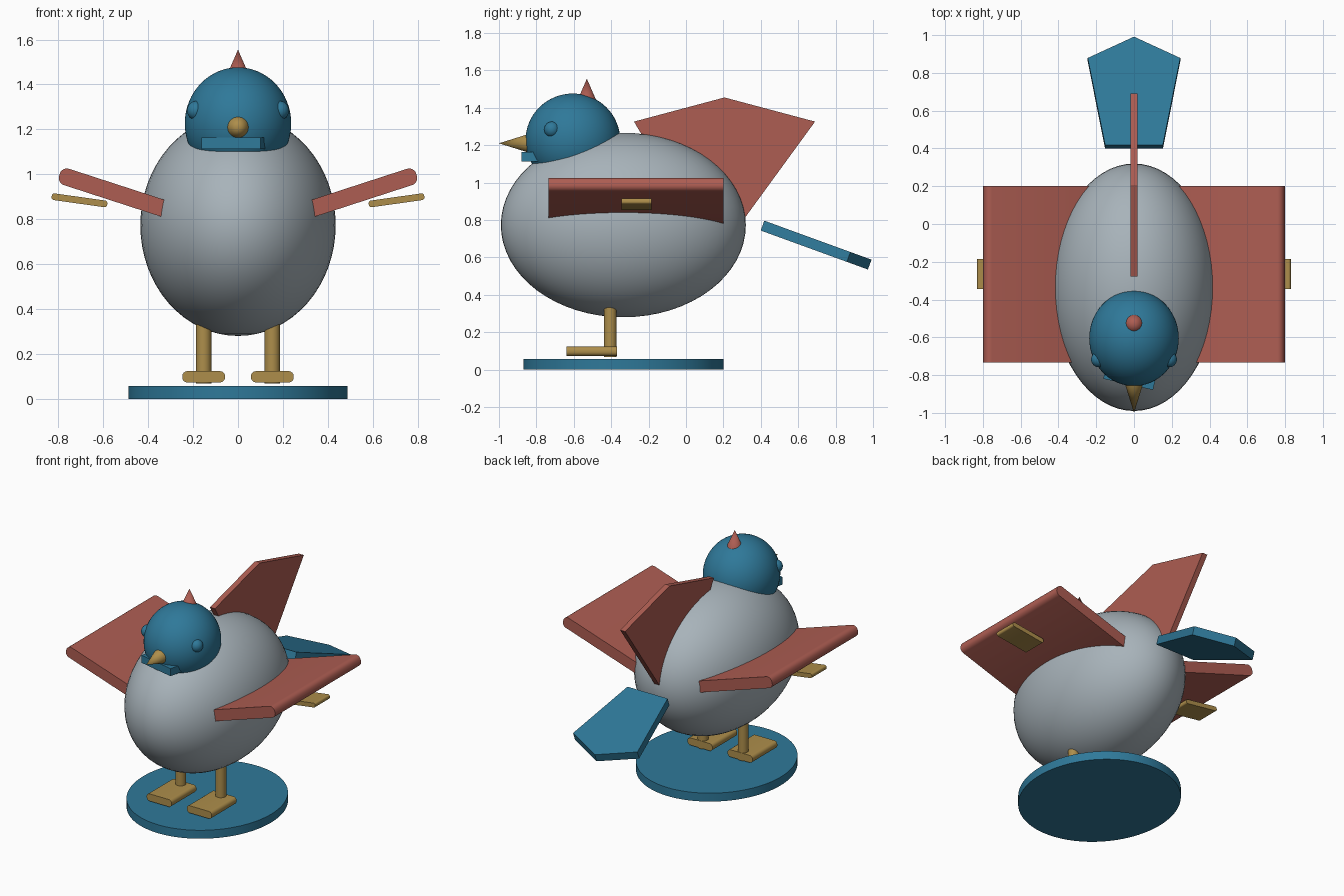
import bpy, bmesh
from math import radians
from mathutils import Matrix

if "Cube" in bpy.data.objects:
    bpy.data.objects.remove(bpy.data.objects["Cube"])


def material(name, rgb):
    m = bpy.data.materials.new(name)
    m.use_nodes = True
    m.diffuse_color = (*rgb, 1)
    m.node_tree.nodes["Principled BSDF"].inputs["Base Color"].default_value = (*rgb, 1)
    return m


GREY = material("pale grey", (0.39, 0.45, 0.49))
BLUE = material("teal blue", (0.028, 0.19, 0.32))
RED = material("brick red", (0.42, 0.11, 0.085))
GOLD = material("dull gold", (0.42, 0.27, 0.07))


def finish(name, bm, mat, loc=(0, 0, 0), rot=(0, 0, 0), smooth=True):
    mesh = bpy.data.meshes.new(name)
    bmesh.ops.recalc_face_normals(bm, faces=bm.faces)
    bm.to_mesh(mesh)
    bm.free()
    mesh.materials.append(mat)
    ob = bpy.data.objects.new(name, mesh)
    bpy.context.collection.objects.link(ob)
    ob.location = loc
    ob.rotation_euler = [radians(a) for a in rot]
    if smooth:
        bpy.ops.object.select_all(action="DESELECT")
        ob.select_set(True)
        bpy.context.view_layer.objects.active = ob
        bpy.ops.object.shade_smooth_by_angle(angle=radians(35))
    return ob


def ellipsoid(name, mat, radii, loc):
    bm = bmesh.new()
    bmesh.ops.create_uvsphere(bm, u_segments=64, v_segments=32, radius=1)
    bmesh.ops.scale(bm, vec=radii, verts=bm.verts)
    return finish(name, bm, mat, loc)


def cone(name, mat, r1, r2, depth, loc, rot=(0, 0, 0), stretch=(1, 1, 1), sides=48):
    bm = bmesh.new()
    bmesh.ops.create_cone(bm, cap_ends=True, segments=sides, radius1=r1, radius2=r2, depth=depth)
    bmesh.ops.scale(bm, vec=stretch, verts=bm.verts)
    return finish(name, bm, mat, loc, rot)


def bar(name, mat, size, loc, rot=(0, 0, 0), radius=0):
    """Box whose edges along y can be rounded."""
    bm = bmesh.new()
    bmesh.ops.create_cube(bm, size=1)
    bmesh.ops.scale(bm, vec=size, verts=bm.verts)
    if radius:
        along_y = [e for e in bm.edges
                   if abs(e.verts[0].co.y - e.verts[1].co.y) > size[1] / 2]
        bmesh.ops.bevel(bm, geom=along_y, offset=radius, segments=6,
                        profile=0.5, affect="EDGES")
    return finish(name, bm, mat, loc, rot, smooth=radius > 0)


def plate(name, mat, outline, thickness, loc, rot):
    """Flat outline in xy, thickened evenly along z."""
    bm = bmesh.new()
    face = bm.faces.new([bm.verts.new((x, y, -thickness / 2)) for x, y in outline])
    ext = bmesh.ops.extrude_face_region(bm, geom=[face])
    top = [v for v in ext["geom"] if isinstance(v, bmesh.types.BMVert)]
    bmesh.ops.translate(bm, vec=(0, 0, thickness), verts=top)
    return finish(name, bm, mat, loc, rot, smooth=False)


# Body and head
ellipsoid("body", GREY, (0.435, 0.655, 0.493), (0, -0.335, 0.773))
ellipsoid("head", BLUE, (0.237, 0.253, 0.25), (0, -0.605, 1.226))
cone("beak", GOLD, 0.05, 0, 0.16, (0, -0.92, 1.21), rot=(90, 0, 0))
cone("crest", RED, 0.05, 0, 0.115, (0, -0.53, 1.4975))
bar("chin_plate", BLUE, (0.27, 0.1, 0.052), (-0.02, -0.80, 1.138), rot=(0, 0, -12.7))

# Display base
cone("base", BLUE, 1, 1, 0.058, (0, -0.335, 0.029), stretch=(0.488, 0.535, 1), sides=96)

# Paired parts
for side, s in (("left", 1), ("right", -1)):
    ellipsoid(side + "_eye", BLUE, (0.04, 0.041, 0.042), (s * 0.187, -0.717, 1.284))
    bar(side + "_wing", RED, (0.626, 0.935, 0.076), (s * 0.4975, -0.267, 0.9015),
        rot=(0, -18 * s, 0), radius=0.033)
    bar(side + "_wing_pad", GOLD, (0.25, 0.16, 0.03), (s * 0.706, -0.265, 0.884),
        rot=(0, -8 * s, 0), radius=0.012)
    cone(side + "_leg", GOLD, 0.034, 0.034, 0.33, (s * 0.153, -0.405, 0.233))
    bar(side + "_foot", GOLD, (0.19, 0.27, 0.05), (s * 0.153, -0.505, 0.098), radius=0.022)

# Back fin: outline runs along y and z
plate("back_fin", RED,
      [(0.06, 0.75), (0.27, 0.75), (0.69, 1.326), (0.206, 1.455), (-0.278, 1.326)],
      0.038, (0, 0, 0), (90, 0, 90))

# Tail: sloping down behind the body
plate("tail", BLUE,
      [(-0.153, 0), (0.153, 0), (0.245, 0.49), (0, 0.61), (-0.245, 0.49)],
      0.056, (0, 0.409, 0.77), (-20, 0, 0))
